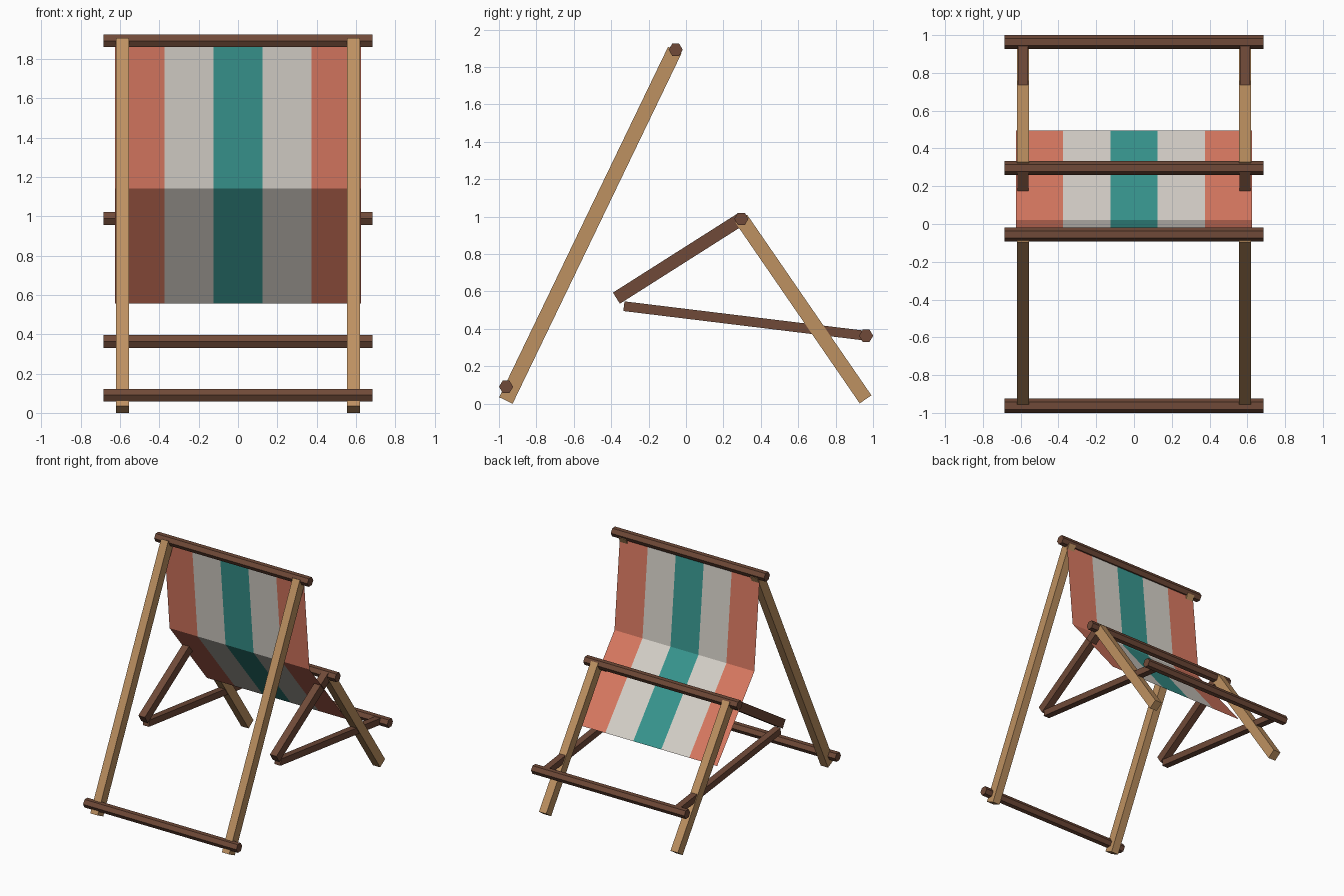
import bpy, bmesh, math
from mathutils import Vector

cube = bpy.data.objects.get("Cube")
if cube:
    bpy.data.objects.remove(cube)


def linear(c):
    c /= 255
    return c / 12.92 if c < 0.04 else ((c + 0.055) / 1.055) ** 2.4


def material(name, *rgb):
    mat = bpy.data.materials.new(name)
    colour = [linear(c) for c in rgb] + [1]
    mat.diffuse_color = colour
    mat.use_nodes = True
    mat.node_tree.nodes["Principled BSDF"].inputs["Base Color"].default_value = colour
    return mat


light_wood = material("light wood", 190, 145, 97)
dark_wood = material("dark wood", 112, 74, 56)
coral = material("coral cloth", 217, 121, 97)
cream = material("cream cloth", 214, 209, 201)
teal = material("teal cloth", 56, 150, 143)


def make_object(name, bm, *mats):
    mesh = bpy.data.meshes.new(name)
    bm.to_mesh(mesh)
    bm.free()
    for mat in mats:
        mesh.materials.append(mat)
    obj = bpy.data.objects.new(name, mesh)
    bpy.context.collection.objects.link(obj)
    return obj


def beam(name, start, end, width, depth, mat):
    """Left and right square beams between two (y, z) points."""
    a, b = Vector((0, *start)), Vector((0, *end))
    for side, label in ((1, "left"), (-1, "right")):
        bm = bmesh.new()
        bmesh.ops.create_cube(bm, size=1)
        bmesh.ops.scale(bm, vec=(width, depth, (b - a).length), verts=bm.verts)
        obj = make_object(f"{label}_{name}", bm, mat)
        obj.location = (a + b) / 2 + Vector((side * 0.588, 0, 0))
        obj.rotation_euler.x = -math.atan2(b.y - a.y, b.z - a.z)


def rail(name, y, z):
    """Six-sided bar across the chair, with flat top."""
    bm = bmesh.new()
    bmesh.ops.create_cone(bm, cap_ends=True, segments=6, radius1=0.0375,
                          radius2=0.0375, depth=1.37)
    obj = make_object(name, bm, dark_wood)
    obj.location = (0, y, z)
    obj.rotation_euler.y = math.pi / 2


# Wooden frame
beam("long_leg", (-0.963, 0.017), (-0.06, 1.89), 0.065, 0.08, light_wood)
beam("short_leg", (0.96, 0.023), (0.296, 0.988), 0.065, 0.076, light_wood)
beam("upper_strut", (-0.372, 0.564), (0.296, 0.988), 0.058, 0.07, dark_wood)
beam("lower_strut", (-0.332, 0.521), (0.963, 0.363), 0.053, 0.052, dark_wood)

# Cross rails
rail("top_rail", -0.055, 1.892)
rail("bottom_rail", -0.962, 0.09)
rail("middle_rail", 0.296, 0.988)
rail("seat_rail", 0.963, 0.363)

# Striped cloth sling
bm = bmesh.new()
profile = [(-0.05, 1.88), (0.02, 1.14), (0.495, 0.557)]
rows = [[bm.verts.new((-0.625 + 0.25 * i, y, z)) for i in range(6)] for y, z in profile]
for upper, lower in zip(rows, rows[1:]):
    for i in range(5):
        face = bm.faces.new((upper[i], upper[i + 1], lower[i + 1], lower[i]))
        face.material_index = min(i, 4 - i)
make_object("cloth_sling", bm, coral, cream, teal)
